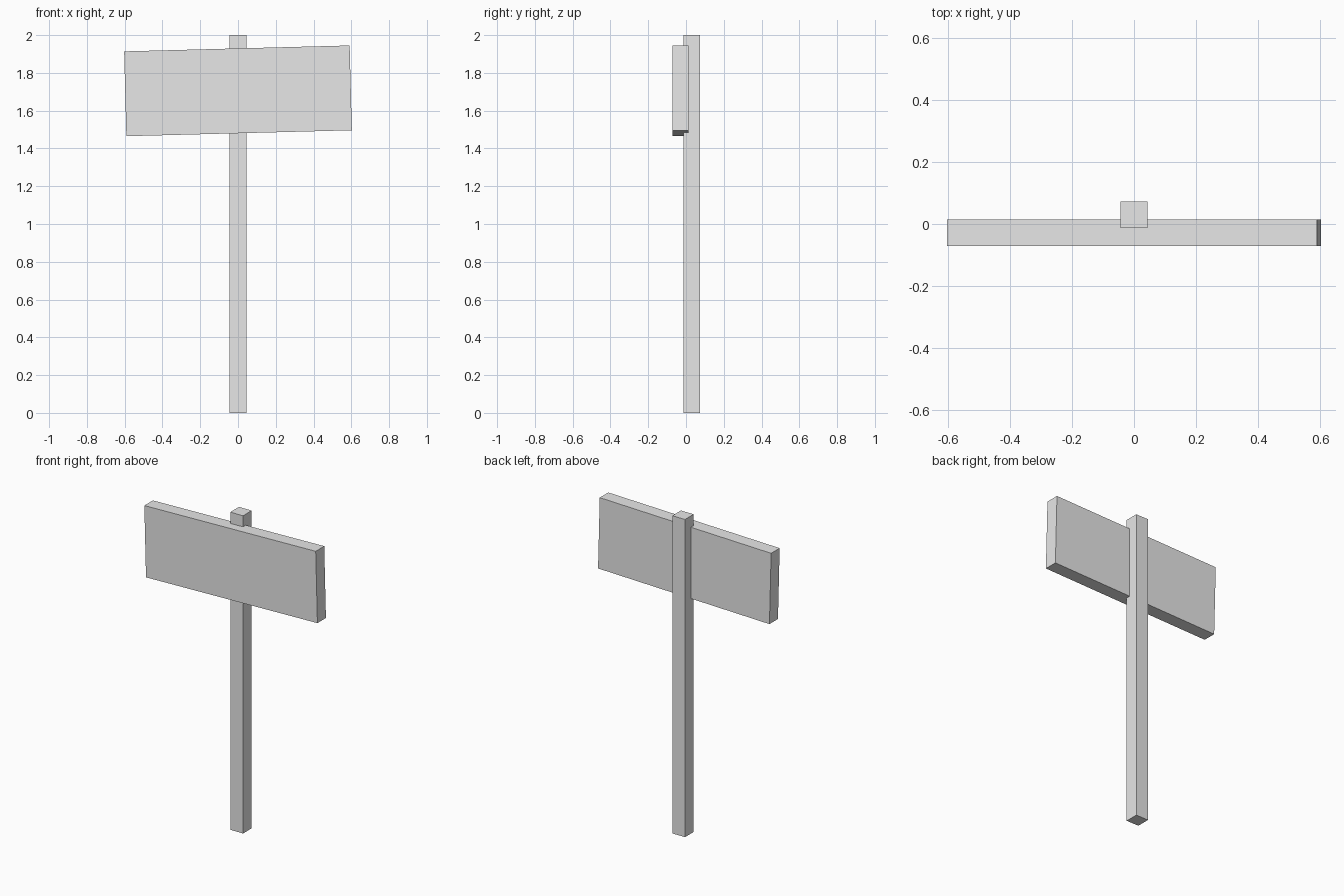
import bpy
import math

cube = bpy.data.objects.get("Cube")
if cube:
    bpy.data.objects.remove(cube, do_unlink=True)

# Single plain colour
grey = bpy.data.materials.new("light_grey")
grey.use_nodes = True
colour = (0.8, 0.8, 0.8, 1)
grey.diffuse_color = colour
grey.node_tree.nodes["Principled BSDF"].inputs["Base Color"].default_value = colour


def box(name, size, centre, tilt=0):
    """Flat-sided box, tilted about the y axis by the given degrees."""
    bpy.ops.mesh.primitive_cube_add(size=1)
    obj = bpy.context.object
    obj.name = name
    obj.scale = size
    bpy.ops.object.transform_apply(location=False, rotation=False, scale=True)
    obj.location = centre
    obj.rotation_euler.y = math.radians(tilt)
    obj.data.materials.append(grey)
    return obj


# Upright post, standing behind the board
box("post", (0.088, 0.086, 2), (0, 0.03, 1))

# Slightly crooked board, let into the front of the post
box("sign_board", (1.194, 0.085, 0.449), (0, -0.0285, 1.705), tilt=-1.5)
